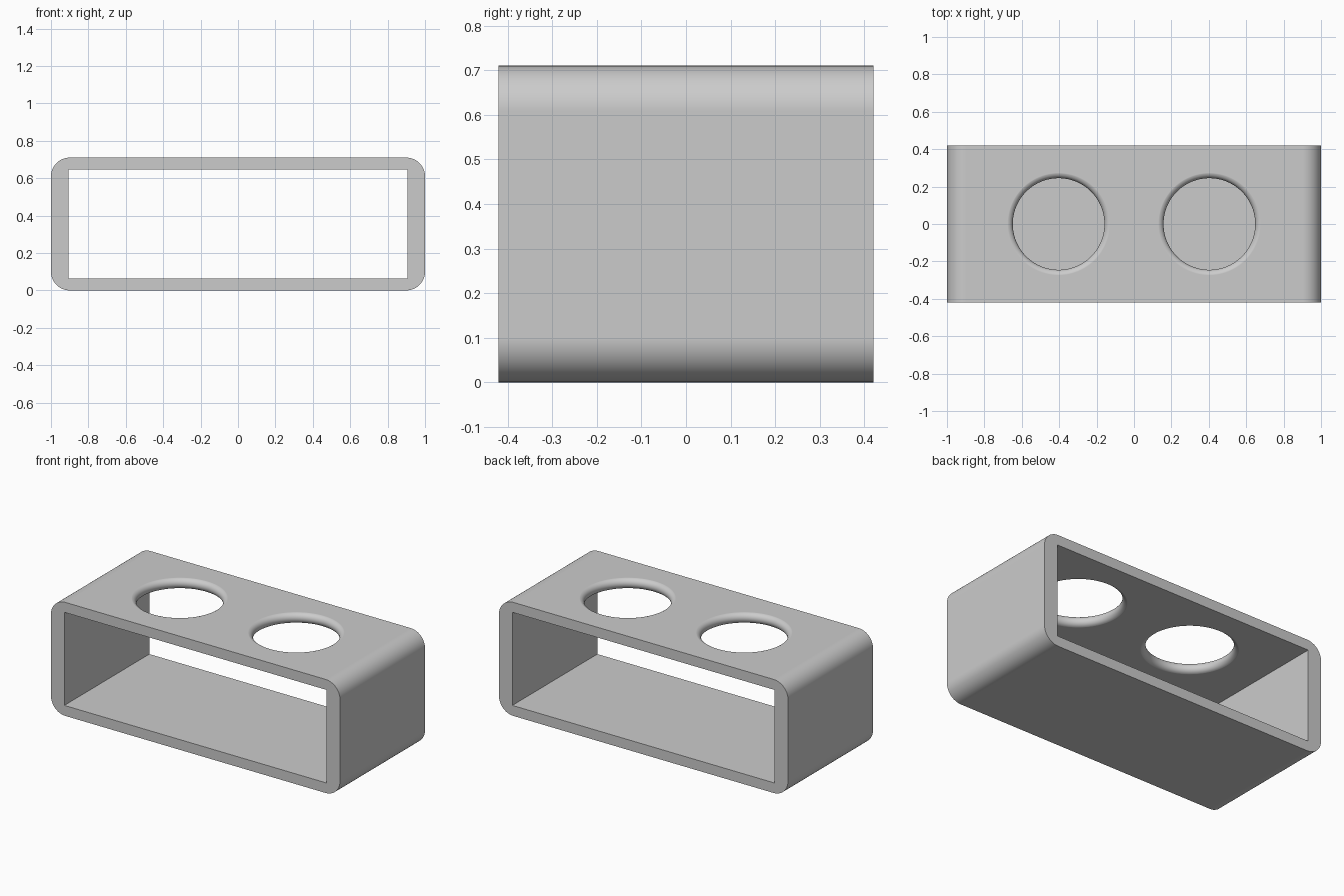
import bpy
import bmesh
from math import cos, sin, pi

if "Cube" in bpy.data.objects:
    bpy.data.objects.remove(bpy.data.objects["Cube"], do_unlink=True)

WIDTH, DEPTH, HEIGHT = 2.0, 0.84, 0.71
CORNER = 0.1
WALL_X, WALL_Z = 0.093, 0.064
HOLE_X, HOLE_R = 0.403, 0.245

grey = bpy.data.materials.new("plain grey")
grey.use_nodes = True
grey.diffuse_color = (0.6, 0.6, 0.6, 1)
grey.node_tree.nodes["Principled BSDF"].inputs["Base Color"].default_value = (0.6, 0.6, 0.6, 1)


def add_object(name, bm):
    bmesh.ops.recalc_face_normals(bm, faces=bm.faces)
    mesh = bpy.data.meshes.new(name)
    bm.to_mesh(mesh)
    bm.free()
    mesh.materials.append(grey)
    obj = bpy.data.objects.new(name, mesh)
    bpy.context.collection.objects.link(obj)
    return obj


def box(size_x, size_y, size_z):
    bm = bmesh.new()
    bmesh.ops.create_cube(bm, size=1)
    bmesh.ops.scale(bm, verts=bm.verts, vec=(size_x, size_y, size_z))
    bmesh.ops.translate(bm, verts=bm.verts, vec=(0, 0, HEIGHT / 2))
    return bm


def waisted_plug(x, steps=12, segments=96):
    """Turned plug whose concave waist leaves a fully rounded hole rim."""
    bm = bmesh.new()
    rim = WALL_Z / 2 + 0.0005
    mid = HEIGHT - WALL_Z / 2
    profile = [(HOLE_R + rim, -0.1)]
    for i in range(steps + 1):
        a = -pi / 2 + pi * i / steps
        profile.append((HOLE_R + rim * (1 - cos(a)), rim * sin(a)))
    profile.append((HOLE_R + rim, 0.1))
    rings = []
    for r, z in profile:
        rings.append([bm.verts.new((x + r * cos(2 * pi * s / segments),
                                    r * sin(2 * pi * s / segments), mid + z))
                      for s in range(segments)])
    for low, high in zip(rings, rings[1:]):
        for s in range(segments):
            t = (s + 1) % segments
            bm.faces.new((low[s], low[t], high[t], high[s]))
    bm.faces.new(rings[0])
    bm.faces.new(rings[-1])
    return bm


# Outer block with rounded long edges
block = box(WIDTH, DEPTH, HEIGHT)
long_edges = [e for e in block.edges
              if abs(e.verts[0].co.y - e.verts[1].co.y) > DEPTH / 2]
bmesh.ops.bevel(block, geom=long_edges, offset=CORNER, segments=12,
                profile=0.5, affect='EDGES')
holder = add_object("holder_frame", block)

# Cutters: open middle and two round holes in the top
cutters = [add_object("opening_cutter",
                      box(WIDTH - 2 * WALL_X, DEPTH * 2, HEIGHT - 2 * WALL_Z))]
for side, sign in (("left", 1), ("right", -1)):
    cutters.append(add_object(side + "_hole_cutter", waisted_plug(sign * HOLE_X)))

bpy.ops.object.select_all(action='DESELECT')
holder.select_set(True)
bpy.context.view_layer.objects.active = holder
for cutter in cutters:
    cutter.hide_render = True
    cut = holder.modifiers.new(cutter.name, 'BOOLEAN')
    cut.operation = 'DIFFERENCE'
    cut.solver = 'EXACT'
    cut.object = cutter
    bpy.ops.object.modifier_apply(modifier=cut.name)
    bpy.data.objects.remove(cutter, do_unlink=True)

# Smooth rounded corners and rims, crisp opening edges
bpy.ops.object.shade_smooth_by_angle(angle=pi / 6)
normals = holder.modifiers.new("flat_face_normals", 'WEIGHTED_NORMAL')
normals.keep_sharp = True
